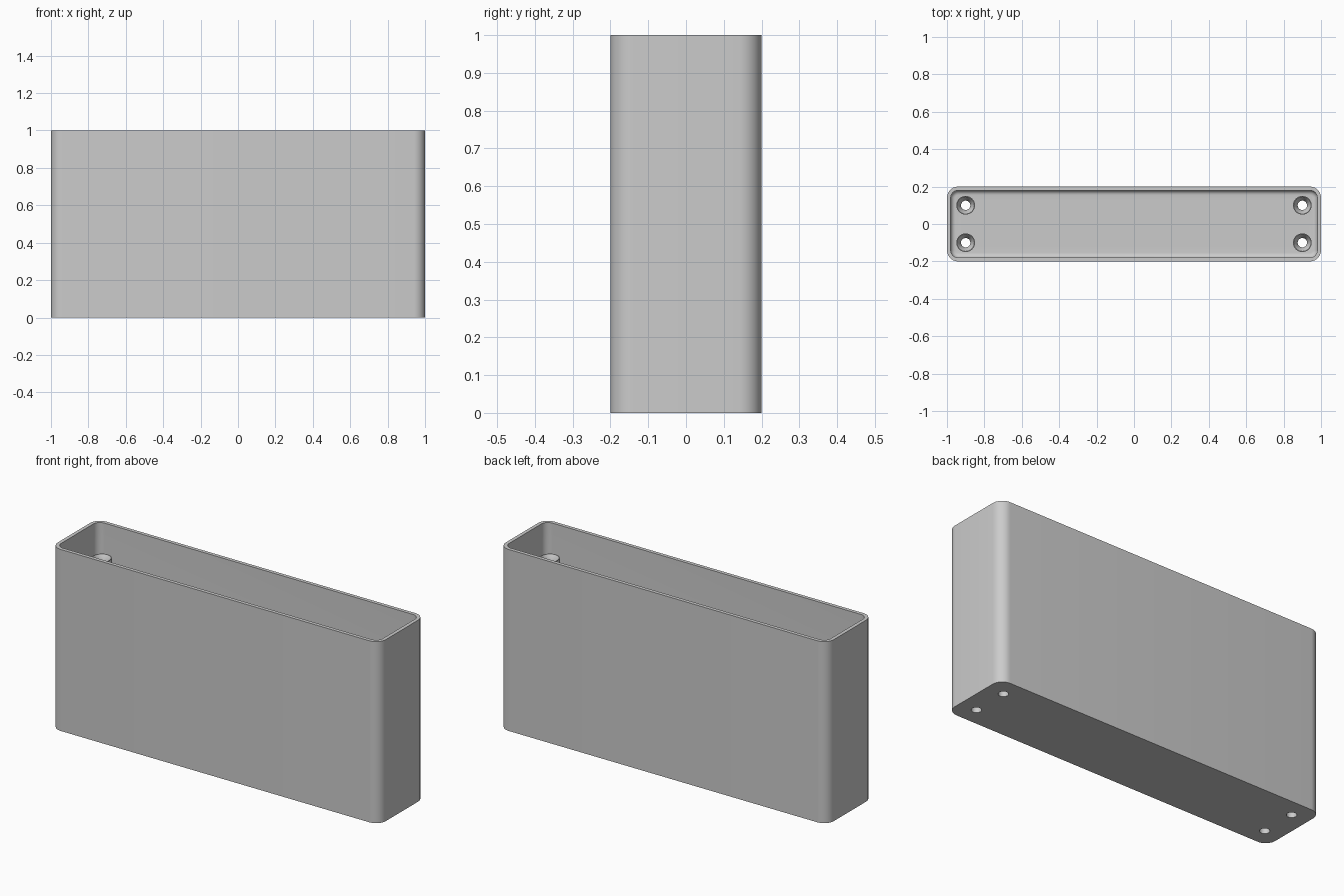
import bpy, bmesh, math

if "Cube" in bpy.data.objects:
    bpy.data.objects.remove(bpy.data.objects["Cube"], do_unlink=True)

HX, HY, HEIGHT = 1.0, 0.2, 1.0
WALL, FLOOR, CORNER, FILLET = 0.02, 0.03, 0.06, 0.025
POST_TOP, POST_R, HOLE_R = 0.85, 0.05, 0.025
POST_X, POST_Y = 0.9, 0.1

grey = bpy.data.materials.new("plain_grey")
grey.use_nodes = True
colour = (0.6, 0.6, 0.6, 1)
grey.diffuse_color = colour
grey.node_tree.nodes["Principled BSDF"].inputs["Base Color"].default_value = colour


def make_object(name, bm):
    bmesh.ops.recalc_face_normals(bm, faces=bm.faces)
    mesh = bpy.data.meshes.new(name)
    bm.to_mesh(mesh)
    bm.free()
    mesh.materials.append(grey)
    ob = bpy.data.objects.new(name, mesh)
    bpy.context.collection.objects.link(ob)
    return ob


def rounded_loop(bm, inset, z, steps=10):
    """Rounded rectangle of vertices, inset from the outer wall."""
    r = max(CORNER - inset, 0.012)
    cx, cy = HX - inset - r, HY - inset - r
    loop = []
    for q, (sx, sy) in enumerate([(1, 1), (-1, 1), (-1, -1), (1, -1)]):
        for i in range(steps + 1):
            a = math.pi / 2 * (q + i / steps)
            loop.append(bm.verts.new((sx * cx + r * math.cos(a),
                                      sy * cy + r * math.sin(a), z)))
    return loop


def bridge(bm, a, b):
    n = len(a)
    for i in range(n):
        j = (i + 1) % n
        bm.faces.new((a[i], a[j], b[j], b[i]))


def activate(ob):
    bpy.ops.object.select_all(action="DESELECT")
    ob.select_set(True)
    bpy.context.view_layer.objects.active = ob


def smooth(ob):
    activate(ob)
    bpy.ops.object.shade_smooth_by_angle(angle=math.radians(35))


# Open box: outer wall, rim, inner wall, filleted floor
bm = bmesh.new()
section = [(0, 0), (0, HEIGHT), (WALL, HEIGHT)]
for i in range(7):
    a = math.pi / 2 * i / 6
    section.append((WALL + FILLET * (1 - math.cos(a)),
                    FLOOR + FILLET * (1 - math.sin(a))))
loops = [rounded_loop(bm, inset, z) for inset, z in section]
for a, b in zip(loops, loops[1:]):
    bridge(bm, a, b)
bm.faces.new(loops[0])
bm.faces.new(loops[-1])
case = make_object("open_case", bm)

# Screw holes through the floor
corners = [(sx * POST_X, sy * POST_Y) for sx in (-1, 1) for sy in (-1, 1)]
bm = bmesh.new()
for x, y in corners:
    made = bmesh.ops.create_cone(bm, cap_ends=True, segments=32,
                                 radius1=HOLE_R, radius2=HOLE_R, depth=0.2)
    bmesh.ops.translate(bm, verts=made["verts"], vec=(x, y, 0))
cutter = make_object("hole_cutter", bm)
cutter.hide_render = True
cut = case.modifiers.new("holes", "BOOLEAN")
cut.operation, cut.solver, cut.object = "DIFFERENCE", "EXACT", cutter
activate(case)
bpy.ops.object.modifier_apply(modifier=cut.name)
bpy.data.objects.remove(cutter, do_unlink=True)
smooth(case)

# Hollow screw posts with countersunk tops
post_profile = [(POST_R, FLOOR), (POST_R, POST_TOP), (0.046, POST_TOP),
                (HOLE_R, POST_TOP - 0.03), (HOLE_R, FLOOR)]
for k, (x, y) in enumerate(corners):
    bm = bmesh.new()
    rings = [[bm.verts.new((r * math.cos(t * math.tau / 32),
                            r * math.sin(t * math.tau / 32), z))
              for t in range(32)] for r, z in post_profile]
    for a, b in zip(rings, rings[1:] + rings[:1]):
        bridge(bm, a, b)
    post = make_object(f"screw_post_{k + 1}", bm)
    post.location = (x, y, 0)
    smooth(post)
